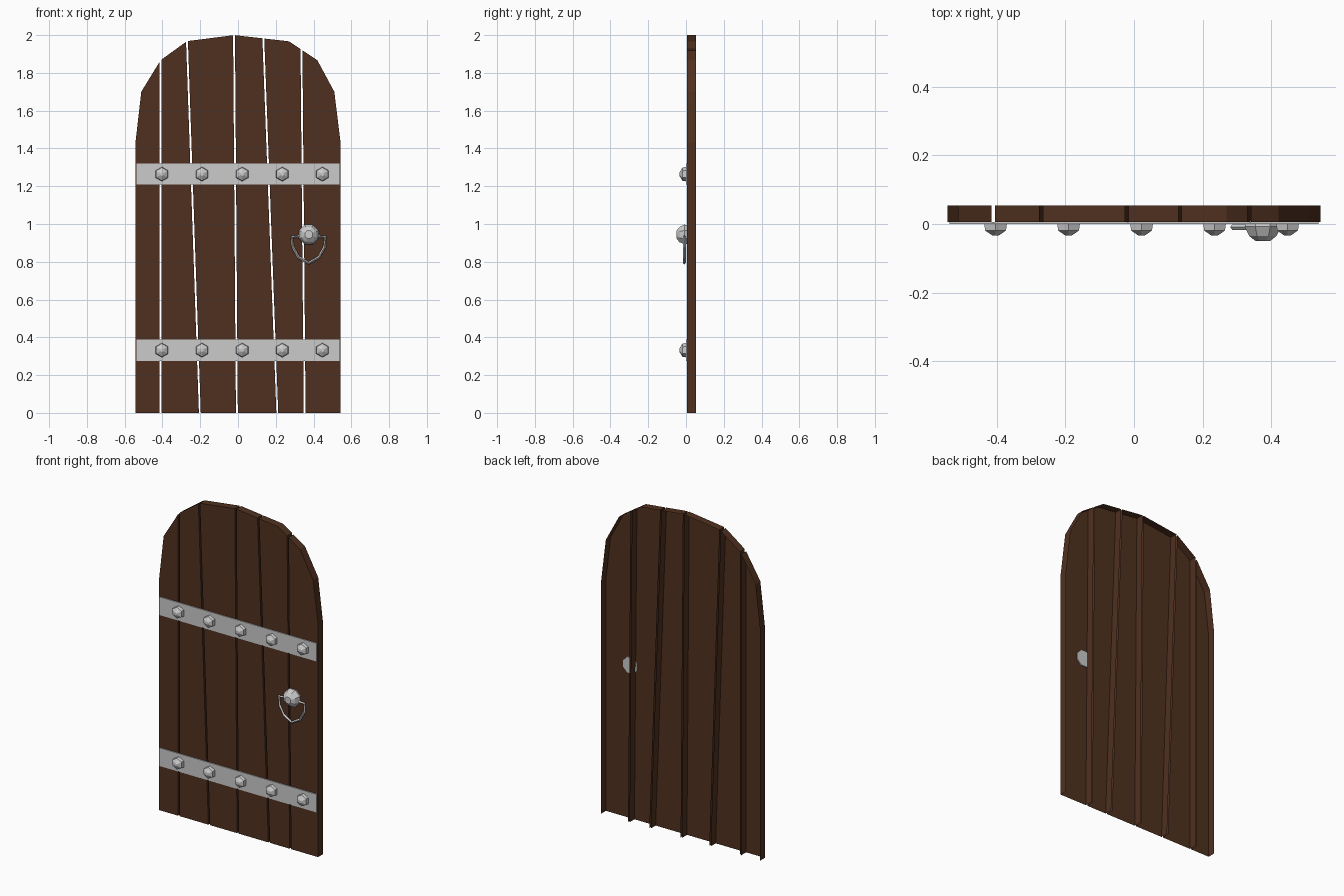
import bpy, bmesh, math

if "Cube" in bpy.data.objects:
    bpy.data.objects.remove(bpy.data.objects["Cube"])

FRONT, BACK = 0.006, 0.054   # plank depth range

wood = bpy.data.materials.new("dark_wood")
wood.diffuse_color = (0.08, 0.03, 0.014, 1)
wood.use_nodes = True
wood.node_tree.nodes["Principled BSDF"].inputs["Base Color"].default_value = wood.diffuse_color


def finish(bm, name, mat=None):
    me = bpy.data.meshes.new(name)
    bm.to_mesh(me)
    bm.free()
    ob = bpy.data.objects.new(name, me)
    bpy.context.collection.objects.link(ob)
    if mat:
        me.materials.append(mat)
    return ob


# arched outline of the door, left to right
arch = [(-0.543, 1.43), (-0.512, 1.70), (-0.41, 1.867), (-0.27, 1.968), (-0.02, 2.0),
        (0.27, 1.967), (0.42, 1.867), (0.51, 1.70), (0.543, 1.43)]


def arch_z(x):
    for (x0, z0), (x1, z1) in zip(arch, arch[1:]):
        if x <= x1:
            return z0 + (z1 - z0) * (x - x0) / (x1 - x0)
    return arch[-1][1]


def plank(name, bl, br, tl, tr):
    # front face plus sides and top; open at the back and the bottom
    top = [(tl, arch_z(tl))] + [p for p in arch if tl + 0.012 < p[0] < tr - 0.012] + [(tr, arch_z(tr))]
    pts = [(bl, 0), (br, 0)] + top[::-1]
    bm = bmesh.new()
    f = [bm.verts.new((x, FRONT, z)) for x, z in pts]
    b = [bm.verts.new((x, BACK, z)) for x, z in pts]
    bm.faces.new(f)
    for i in range(1, len(pts)):
        j = (i + 1) % len(pts)
        bm.faces.new((f[j], f[i], b[i], b[j]))
    return finish(bm, name, wood)


def stud(name, x, z, rings, sides, offset, back_cap):
    # faceted cap turned about the y axis; rings are (radius, y) from back to front
    bm = bmesh.new()
    loops = []
    for r, y in rings:
        angles = [offset + math.tau * k / sides for k in range(sides)]
        loops.append([bm.verts.new((x + r * math.cos(a), y, z + r * math.sin(a))) for a in angles])
    for lo, hi in zip(loops, loops[1:]):
        for k in range(sides):
            m = (k + 1) % sides
            bm.faces.new((lo[k], lo[m], hi[m], hi[k]))
    bm.faces.new(loops[-1])
    cap = bm.faces.new(loops[0])
    bmesh.ops.recalc_face_normals(bm, faces=bm.faces[:])
    if not back_cap:
        bmesh.ops.delete(bm, geom=[cap], context='FACES_ONLY')
    return finish(bm, name)


# planks, split by slightly slanted gaps (top x, bottom x)
cuts = [(-0.41, -0.41), (-0.27, -0.202), (-0.021, -0.006), (0.134, 0.208), (0.336, 0.353)]
g = 0.005
tops = [-0.543 - g] + [c[0] for c in cuts] + [0.543 + g]
bots = [-0.543 - g] + [c[1] for c in cuts] + [0.543 + g]
for i in range(6):
    plank(f"plank_{i + 1}", bots[i] + g, bots[i + 1] - g, tops[i] + g, tops[i + 1] - g)

# iron straps with hexagonal bolts
for label, z in (("lower", 0.332), ("upper", 1.264)):
    bm = bmesh.new()
    bmesh.ops.create_cube(bm, size=1)
    for v in bm.verts:
        v.co = (v.co.x * 1.074, FRONT / 2 + v.co.y * FRONT, z + v.co.z * 0.112)
    back = [f for f in bm.faces if f.normal.y > 0.5]
    bmesh.ops.delete(bm, geom=back, context='FACES_ONLY')
    finish(bm, f"{label}_strap")
    for k in range(5):
        stud(f"{label}_bolt_{k + 1}", -0.403 + 0.2125 * k, z,
             [(0.038, 0.0), (0.035, -0.019), (0.010, -0.034)], 6, math.pi / 6, False)

# handle knob, its back poking through the planks
stud("handle_knob", 0.375, 0.944,
     [(0.052, 0.010), (0.057, -0.008), (0.043, -0.035), (0.022, -0.05)], 8, math.pi / 8, True)

# hanging handle ring
half = [(0.03, 0.935), (0.088, 0.932), (0.084, 0.878), (0.054, 0.824)]
path = [(-x, z) for x, z in half] + [(0, 0.793)] + half[::-1]
cu = bpy.data.curves.new("handle_ring", 'CURVE')
cu.dimensions = '3D'
cu.bevel_depth = 0.008
cu.bevel_resolution = 0
cu.use_fill_caps = True
sp = cu.splines.new('POLY')
sp.points.add(len(path) - 1)
for p, (x, z) in zip(sp.points, path):
    p.co = (0.374 + x, -0.009, z, 1)
sp.use_smooth = False
ring = bpy.data.objects.new("handle_ring", cu)
bpy.context.collection.objects.link(ring)
bpy.context.view_layer.objects.active = ring
ring.select_set(True)
bpy.ops.object.convert(target='MESH')
